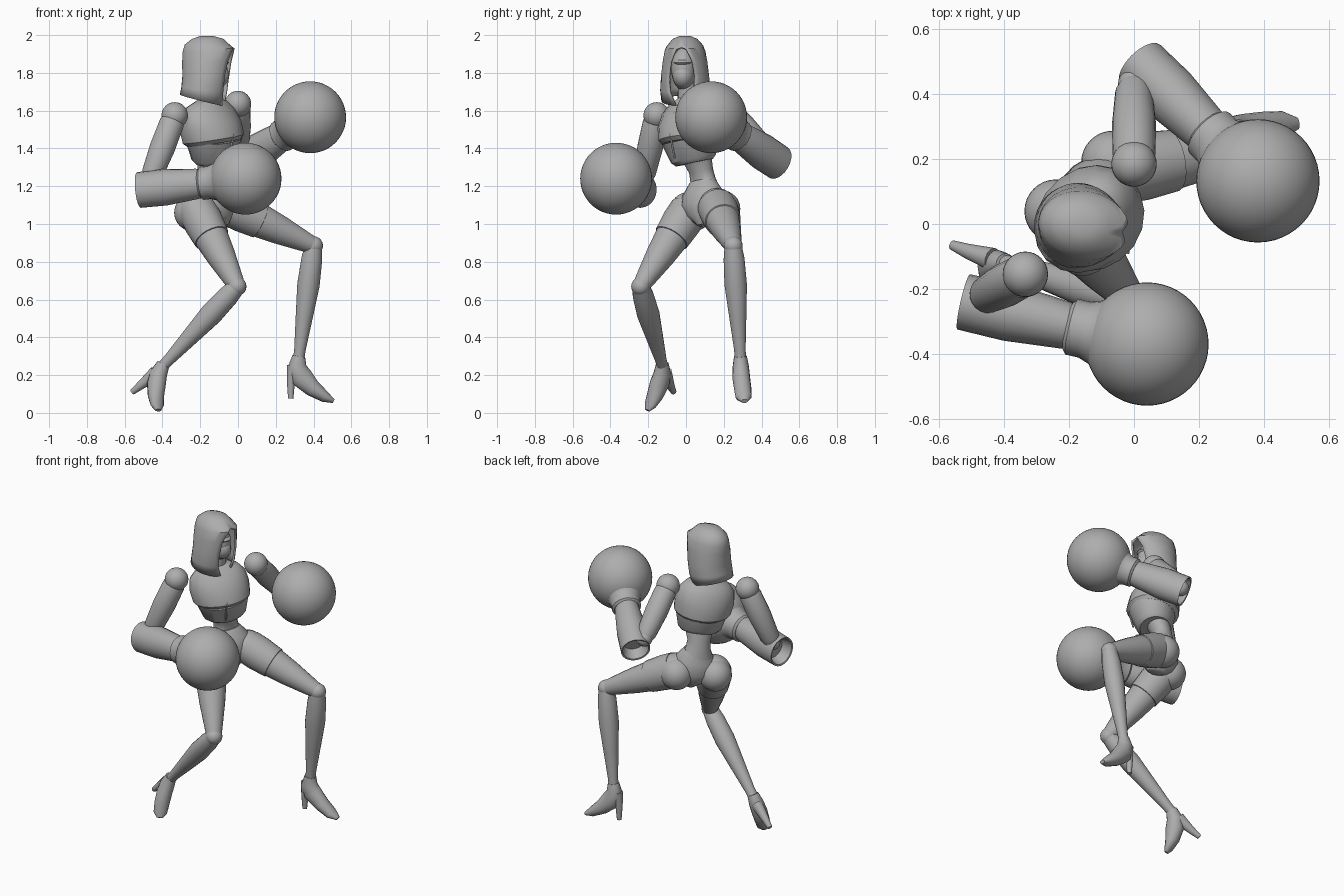
import bpy, bmesh, math
from mathutils import Vector, Matrix

if "Cube" in bpy.data.objects:
    bpy.data.objects.remove(bpy.data.objects["Cube"])

grey = bpy.data.materials.new("plain_grey")
grey.use_nodes = True
COLOUR = (0.42, 0.42, 0.42, 1)
grey.diffuse_color = COLOUR
grey.node_tree.nodes["Principled BSDF"].inputs["Base Color"].default_value = COLOUR

LEFT = Vector((0.7, 0.71, 0)).normalized()     # body's own left
FRONT = Vector((0.71, -0.7, 0)).normalized()   # body's own front


def finish(name, bm, angle=40):
    bmesh.ops.remove_doubles(bm, verts=bm.verts, dist=0.0004)
    bmesh.ops.recalc_face_normals(bm, faces=bm.faces)
    mesh = bpy.data.meshes.new(name)
    bm.to_mesh(mesh)
    bm.free()
    ob = bpy.data.objects.new(name, mesh)
    bpy.context.collection.objects.link(ob)
    mesh.materials.append(grey)
    bpy.ops.object.select_all(action='DESELECT')
    ob.select_set(True)
    bpy.context.view_layer.objects.active = ob
    bpy.ops.object.shade_smooth_by_angle(angle=math.radians(angle))
    return ob


def bridge(bm, rings, closed):
    for r0, r1 in zip(rings, rings[1:]):
        n = len(r0)
        for i in range(n if closed else n - 1):
            j = (i + 1) % n
            bm.faces.new((r0[i], r0[j], r1[j], r1[i]))


def loft(name, sections, side, straight=True, n=20, angle=40):
    """Capped tube; every section is (centre, half width, half depth)."""
    bm = bmesh.new()
    pts = [Vector(s[0]) for s in sections]
    rings = []
    for i, (c, a, b) in enumerate(sections):
        t = pts[-1] - pts[0] if straight else pts[min(i + 1, len(pts) - 1)] - pts[max(i - 1, 0)]
        t.normalize()
        u = (Vector(side) - t * t.dot(Vector(side))).normalized()
        v = t.cross(u)
        ring = []
        for k in range(n):
            f = math.tau * k / n
            ring.append(bm.verts.new(pts[i] + u * a * math.cos(f) + v * b * math.sin(f)))
        rings.append(ring)
    bridge(bm, rings, True)
    bm.faces.new(rings[0])
    bm.faces.new(rings[-1])
    return finish(name, bm, angle)


def limb(name, start, end, profile, side=LEFT, squash=1.0):
    """Straight limb; the profile lists (fraction along it, radius)."""
    s, e = Vector(start), Vector(end)
    return loft(name, [(s.lerp(e, t), r, r * squash) for t, r in profile], side)


def ball(name, centre, radii, turn=0.0, seg=32):
    bm = bmesh.new()
    m = Matrix.Translation(centre) @ Matrix.Rotation(turn, 4, 'Z') @ Matrix.Diagonal((*radii, 1))
    bmesh.ops.create_uvsphere(bm, u_segments=seg, v_segments=seg // 2, radius=1, matrix=m)
    return finish(name, bm)


def body(name, levels, angle=30):
    """Upright trunk part; levels are (x, y, z, half width, half depth)."""
    return loft(name, [((x, y, z), w, d) for x, y, z, w, d in levels], LEFT, n=18, angle=angle)


# Trunk
body("chest", [(-.125, .02, 1.43, .155, .135), (-.13, .018, 1.45, .172, .156),
               (-.145, .015, 1.52, .18, .15), (-.16, .015, 1.59, .168, .115),
               (-.165, .015, 1.635, .13, .085), (-.16, .01, 1.665, .055, .055)])
body("ribs", [(-.125, .045, 1.325, .11, .09), (-.125, .04, 1.345, .13, .11), (-.128, .02, 1.45, .16, .14)])
body("waist", [(-.135, .09, 1.17, .105, .08), (-.15, .09, 1.23, .075, .06),
               (-.15, .08, 1.28, .07, .058), (-.13, .05, 1.37, .09, .075)])
body("pelvis", [(-.09, .1, .99, .03, .05), (-.11, .095, 1.04, .09, .09), (-.13, .09, 1.1, .135, .105),
                (-.135, .09, 1.16, .125, .09), (-.145, .09, 1.22, .08, .065)], 50)
body("neck", [(-.16, .01, 1.62, .055, .055), (-.15, .005, 1.76, .048, .048)])

# Chest front seam
for tag, z0, z1 in (("upper", 1.46, 1.59), ("lower", 1.35, 1.45)):
    low = Vector((-.127, .02, z0)) + FRONT * (.153 if z0 > 1.4 else .115)
    top = Vector((-.158 if z1 > 1.5 else -.128, .018, z1)) + FRONT * (.115 if z1 > 1.5 else .14)
    limb(tag + "_seam", low, top, [(0, .005), (1, .005)])

# Hood: open rings about the head
HEAD_TURN = math.radians(-9)
hood = bmesh.new()
hood_rings = []
# centre x, height, fore-aft radius, side radius, opening half angle, forward drop
for cx, z, ra, rb, gap, drop in (
        (-.165, 1.995, .035, .03, 0, 0), (-.16, 1.98, .085, .065, 0, 0),
        (-.158, 1.945, .125, .095, 0, .005), (-.155, 1.92, .14, .106, 16, -.01),
        (-.16, 1.86, .136, .118, 30, 0), (-.165, 1.78, .13, .128, 34, 0),
        (-.175, 1.71, .125, .132, 30, .015), (-.19, 1.655, .118, .126, 16, .03)):
    ring = []
    for k in range(29):
        f = math.radians(gap + (360 - 2 * gap) * k / 28)
        p = Matrix.Rotation(HEAD_TURN, 3, 'Z') @ Vector((ra * math.cos(f), rb * math.sin(f), 0))
        ring.append(hood.verts.new(p + Vector((cx, -.005, z - drop * math.cos(f)))))
    hood_rings.append(ring)
bridge(hood, hood_rings, False)
hood.faces.new(hood_rings[0][:-1])
cloth = finish("hood", hood)
thick = cloth.modifiers.new("thickness", 'SOLIDIFY')
thick.thickness = 0.012
thick.offset = -1

# Face
ball("face", (-.14, -.01, 1.82), (.085, .068, .115), HEAD_TURN, 24)
ball("lower_mask", (-.125, -.012, 1.785), (.08, .06, .07), HEAD_TURN, 16)
ball("visor", (-.128, -.012, 1.855), (.082, .058, .022), HEAD_TURN, 16)

# Arms with boxing gloves
arms = {
    "right": ((-.335, -.155, 1.575), (-.465, -.225, 1.235), (-.525, -.24, 1.18), (.04, -.37, 1.24)),
    "left": ((.0, .185, 1.635), (.0, .43, 1.385), (.02, .49, 1.325), (.382, .133, 1.565)),
}
for tag, (shoulder, elbow, cuff, glove) in arms.items():
    ball(tag + "_shoulder", shoulder, (.07,) * 3)
    limb(tag + "_upper_arm", shoulder, elbow, [(0, .05), (.12, .066), (.5, .068), (.9, .058), (1, .045)])
    ball(tag + "_elbow", elbow, (.05,) * 3, seg=16)
    # sleeve is hollow at the elbow
    limb(tag + "_forearm", cuff, glove,
         [(.12, .07), (.005, .085), (0, .095), (.25, .097), (.55, .08), (.6, .075)], (0, 0, 1), .92)
    limb(tag + "_glove_cuff", cuff, glove,
         [(.57, .075), (.59, .088), (.66, .088), (.72, .1), (.8, .135), (.9, .165)], (0, 0, 1))
    ball(tag + "_glove", glove, (.19,) * 3, seg=48)

# Legs
legs = {
    "right": ((-.215, .015, 1.07), (-.005, -.24, .67), (-.395, -.125, .25)),
    "left": ((-.04, .165, 1.09), (.4, .25, .885), (.322, .288, .29)),
}
for tag, (hip, knee, ankle) in legs.items():
    ball(tag + "_hip", hip, (.1,) * 3)
    ball(tag + "_buttock", Vector(hip) - FRONT * .035 - Vector((0, 0, .01)), (.098,) * 3)
    limb(tag + "_thigh", hip, knee, [(0, .1), (.3, .094), (.6, .077), (.88, .055), (1, .045)])
    limb(tag + "_shorts_leg", hip, knee, [(0, .104), (.15, .105), (.36, .096), (.365, .088)])
    ball(tag + "_knee", knee, (.05,) * 3, seg=20)
    limb(tag + "_shin", knee, ankle, [(0, .046), (.12, .056), (.35, .06), (.65, .045), (.92, .031), (1, .03)])

# High-heeled shoes
shoes = {
    "left": ((0, 1, 0),
             [((.322, .288, .3), .034, .034), ((.312, .29, .245), .043, .05), ((.335, .292, .19), .047, .06),
              ((.395, .3, .13), .046, .045), ((.46, .305, .085), .043, .03), ((.505, .31, .062), .018, .011)],
             [((.292, .29, .25), .034, .034), ((.28, .29, .16), .022, .021), ((.279, .29, .075), .014, .014)]),
    "right": ((.76, .65, 0),
              [((-.395, -.125, .26), .034, .034), ((-.42, -.125, .21), .044, .048), ((-.432, -.14, .155), .047, .055),
               ((-.434, -.165, .09), .045, .042), ((-.428, -.19, .04), .04, .025), ((-.422, -.205, .014), .018, .011)],
              [((-.435, -.11, .21), .036, .04), ((-.51, -.085, .15), .024, .024), ((-.56, -.065, .11), .015, .015)]),
}
for tag, (side, upper, heel) in shoes.items():
    loft(tag + "_shoe", upper, side, False, 16, 50)
    loft(tag + "_heel", heel, side, False, 12, 50)
